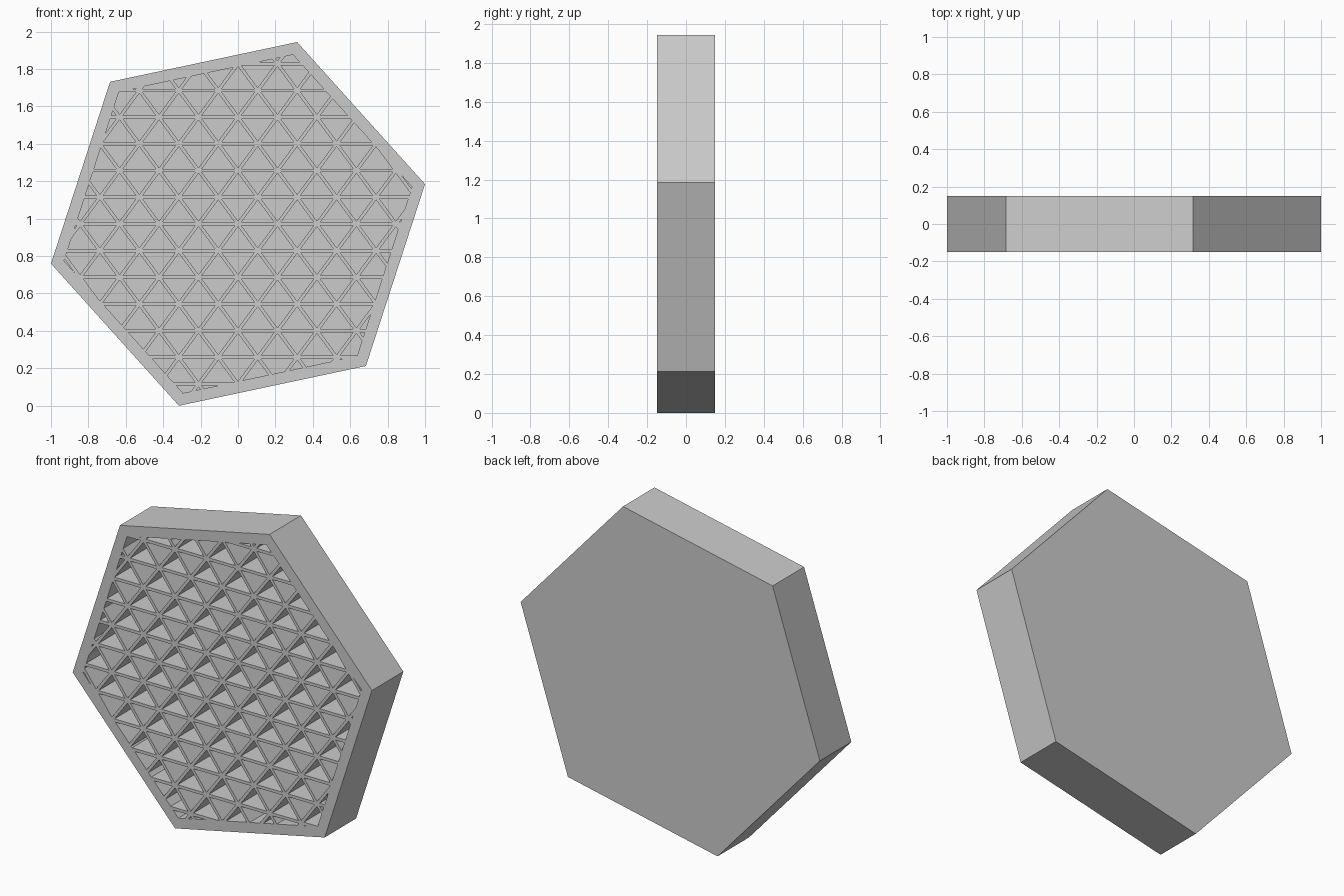
import bpy, bmesh
from math import radians, cos, sin
from mathutils import Vector

if "Cube" in bpy.data.objects:
    bpy.data.objects.remove(bpy.data.objects["Cube"])

CZ = 0.972            # hexagon centre height
R_OUT, R_IN = 1.0223, 0.951
FRONT, BACK, FLOOR = -0.15, 0.15, 0.10
STEP_X, STEP_Z = 0.211, 0.1427   # spacing of the triangular lattice
RIB = 0.009           # half thickness of a rib


def hexagon(r):
    return [Vector((r * cos(radians(12 + 60 * i)), r * sin(radians(12 + 60 * i))))
            for i in range(6)]


def edges(poly):
    # inward normal and point on each edge of a counter-clockwise polygon
    for a, b in zip(poly, poly[1:] + poly[:1]):
        d = (b - a).normalized()
        yield Vector((-d.y, d.x)), a


def clip(poly, n, p):
    out = []
    for a, b in zip(poly, poly[1:] + poly[:1]):
        da, db = (a - p).dot(n), (b - p).dot(n)
        if da >= 0:
            out.append(a)
        if da * db < 0:
            out.append(a.lerp(b, da / (da - db)))
    return out


def area(poly):
    return sum(a.x * b.y - b.x * a.y for a, b in zip(poly, poly[1:] + poly[:1])) / 2


def add_prism(bm, poly, y0, y1):
    f = [bm.verts.new((p.x, y0, p.y + CZ)) for p in poly]
    b = [bm.verts.new((p.x, y1, p.y + CZ)) for p in poly]
    bm.faces.new(f)
    bm.faces.new(b[::-1])
    for i in range(len(poly)):
        j = (i + 1) % len(poly)
        bm.faces.new((f[j], f[i], b[i], b[j]))


def make_object(name, bm):
    bmesh.ops.recalc_face_normals(bm, faces=bm.faces)
    me = bpy.data.meshes.new(name)
    bm.to_mesh(me)
    bm.free()
    ob = bpy.data.objects.new(name, me)
    bpy.context.collection.objects.link(ob)
    return ob


# solid hexagonal panel
bm = bmesh.new()
add_prism(bm, hexagon(R_OUT), FRONT, BACK)
panel = make_object("hexagon_panel", bm)

# triangular pockets, each shrunk by the rib and trimmed to the rim
bm = bmesh.new()
rim = list(edges(hexagon(R_IN)))
for row in range(-8, 8):
    for col in range(-7, 8):
        x, z = (col + 0.5 * (row % 2)) * STEP_X, row * STEP_Z
        a, b = Vector((x, z)), Vector((x + STEP_X, z))
        c = Vector((x + STEP_X / 2, z + STEP_Z))
        d = Vector((x + STEP_X * 1.5, z + STEP_Z))
        for tri in ([a, b, c], [b, d, c]):
            cell = tri
            for n, p in edges(tri):
                cell = clip(cell, n, p + n * RIB)
            for n, p in rim:
                cell = clip(cell, n, p)
            if len(cell) > 2 and area(cell) > 2e-5:
                add_prism(bm, cell, FRONT - 0.1, FLOOR)
cutter = make_object("pocket_cutter", bm)
cutter.hide_render = True

# carve the pockets
mod = panel.modifiers.new("pockets", 'BOOLEAN')
mod.operation = 'DIFFERENCE'
mod.solver = 'EXACT'
mod.object = cutter
bpy.context.view_layer.objects.active = panel
bpy.ops.object.modifier_apply(modifier=mod.name)
bpy.data.objects.remove(cutter)
